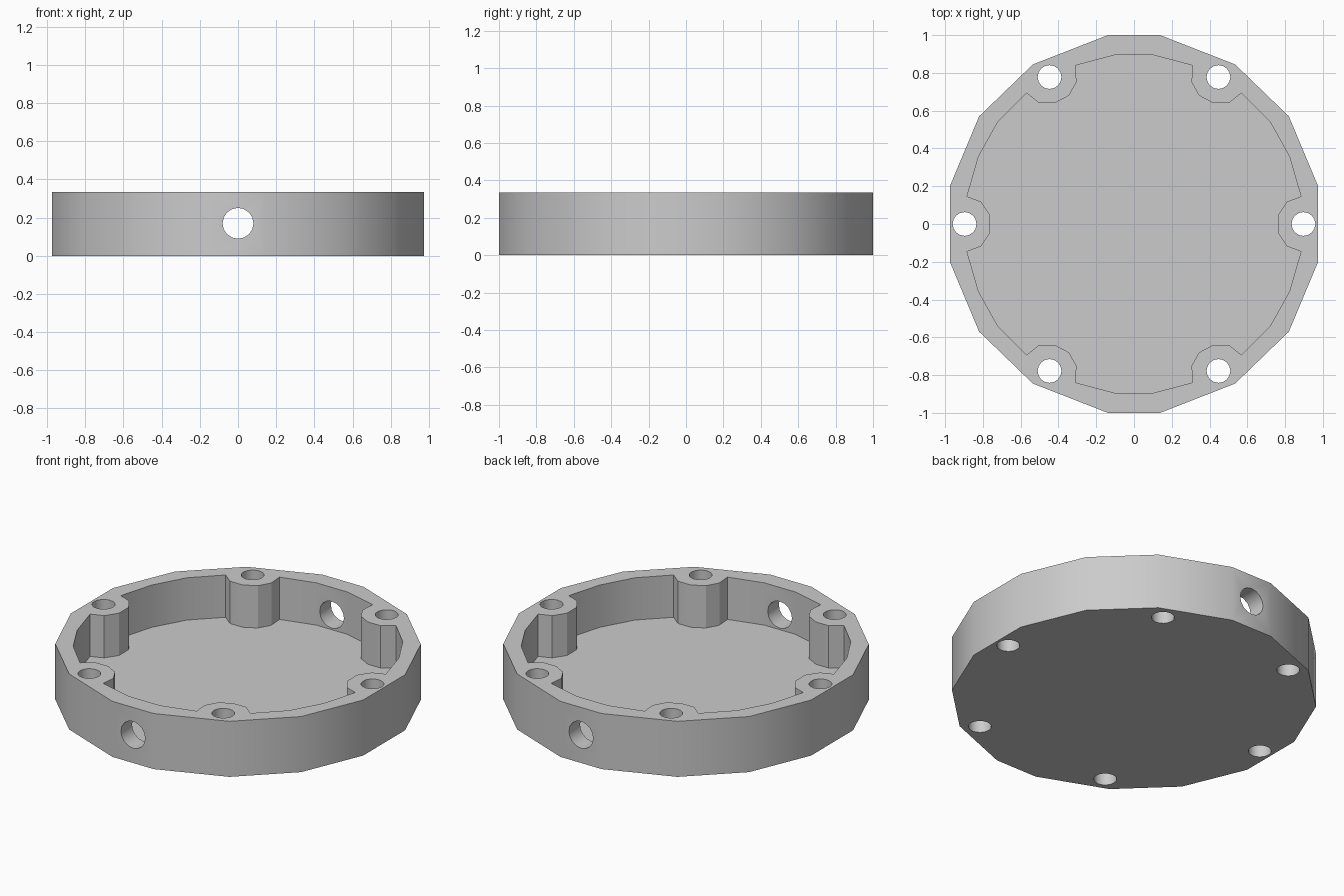
import bpy
import bmesh
from mathutils import Matrix, Vector

HEIGHT, FLOOR = 0.335, 0.08

cube = bpy.data.objects.get("Cube")
if cube:
    bpy.data.objects.remove(cube, do_unlink=True)

grey = bpy.data.materials.new("plain grey")
grey.use_nodes = True
COLOUR = (0.6, 0.6, 0.6, 1)
grey.diffuse_color = COLOUR
grey.node_tree.nodes["Principled BSDF"].inputs["Base Color"].default_value = COLOUR


def full_outline(quarter):
    """Mirror a quarter outline, listed from +x round to +y, across both axes."""
    half = quarter + [(-x, y) for x, y in reversed(quarter)]
    return half + [(-x, -y) for x, y in half]


def make_object(name, bm):
    bmesh.ops.recalc_face_normals(bm, faces=bm.faces)
    mesh = bpy.data.meshes.new(name)
    bm.to_mesh(mesh)
    bm.free()
    mesh.materials.append(grey)
    obj = bpy.data.objects.new(name, mesh)
    bpy.context.collection.objects.link(obj)
    return obj


def prism(name, outline, bottom, top):
    bm = bmesh.new()
    base = bm.faces.new([bm.verts.new((x, y, bottom)) for x, y in outline])
    raised = bmesh.ops.extrude_face_region(bm, geom=[base], use_keep_orig=True)["geom"]
    verts = [v for v in raised if isinstance(v, bmesh.types.BMVert)]
    bmesh.ops.translate(bm, verts=verts, vec=(0, 0, top - bottom))
    return make_object(name, bm)


def cylinder(name, centre, radius, depth, axis="Z"):
    turn = Matrix.Rotation(1.5707963, 4, "X") if axis == "Y" else Matrix()
    bm = bmesh.new()
    bmesh.ops.create_cone(bm, cap_ends=True, segments=16, radius1=radius, radius2=radius,
                          depth=depth, matrix=Matrix.Translation(Vector(centre)) @ turn)
    return make_object(name, bm)


# Many-sided housing body
body = prism("housing", full_outline([(0.975, 0.2), (0.82, 0.57), (0.535, 0.845), (0.138, 1.0)]),
             0, HEIGHT)

# Pocket whose outline bends inward around the six screw bosses
side_boss = [(0.762, 0.047), (0.81, 0.118), (0.884, 0.146)]
wall = [(0.823, 0.357), (0.72, 0.542)]
corner_boss = [(0.568, 0.693), (0.503, 0.641), (0.418, 0.641),
               (0.344, 0.68), (0.304, 0.752), (0.311, 0.839)]
pocket = prism("pocket_cutter", full_outline(side_boss + wall + corner_boss + [(0.103, 0.894)]),
               FLOOR, HEIGHT + 0.1)

# Screw holes through the bosses, and one cable passage through front and back
screw_spots = [(0.897, 0), (-0.897, 0)] + full_outline([(0.447, 0.778)])
cutters = [pocket] + [cylinder("screw_hole_cutter", (x, y, HEIGHT / 2), 0.063, 1)
                      for x, y in screw_spots]
cutters.append(cylinder("cable_hole_cutter", (0, 0, 0.17), 0.081, 3, "Y"))

for cutter in cutters:
    cut = body.modifiers.new(cutter.name, "BOOLEAN")
    cut.operation = "DIFFERENCE"
    cut.solver = "EXACT"
    cut.object = cutter

# Apply the cuts and discard the cutters
bpy.context.view_layer.objects.active = body
for obj in bpy.context.selected_objects:
    obj.select_set(False)
body.select_set(True)
for name in [m.name for m in body.modifiers]:
    bpy.ops.object.modifier_apply(modifier=name)
for cutter in cutters:
    bpy.data.objects.remove(cutter, do_unlink=True)

bpy.ops.object.shade_smooth_by_angle()
